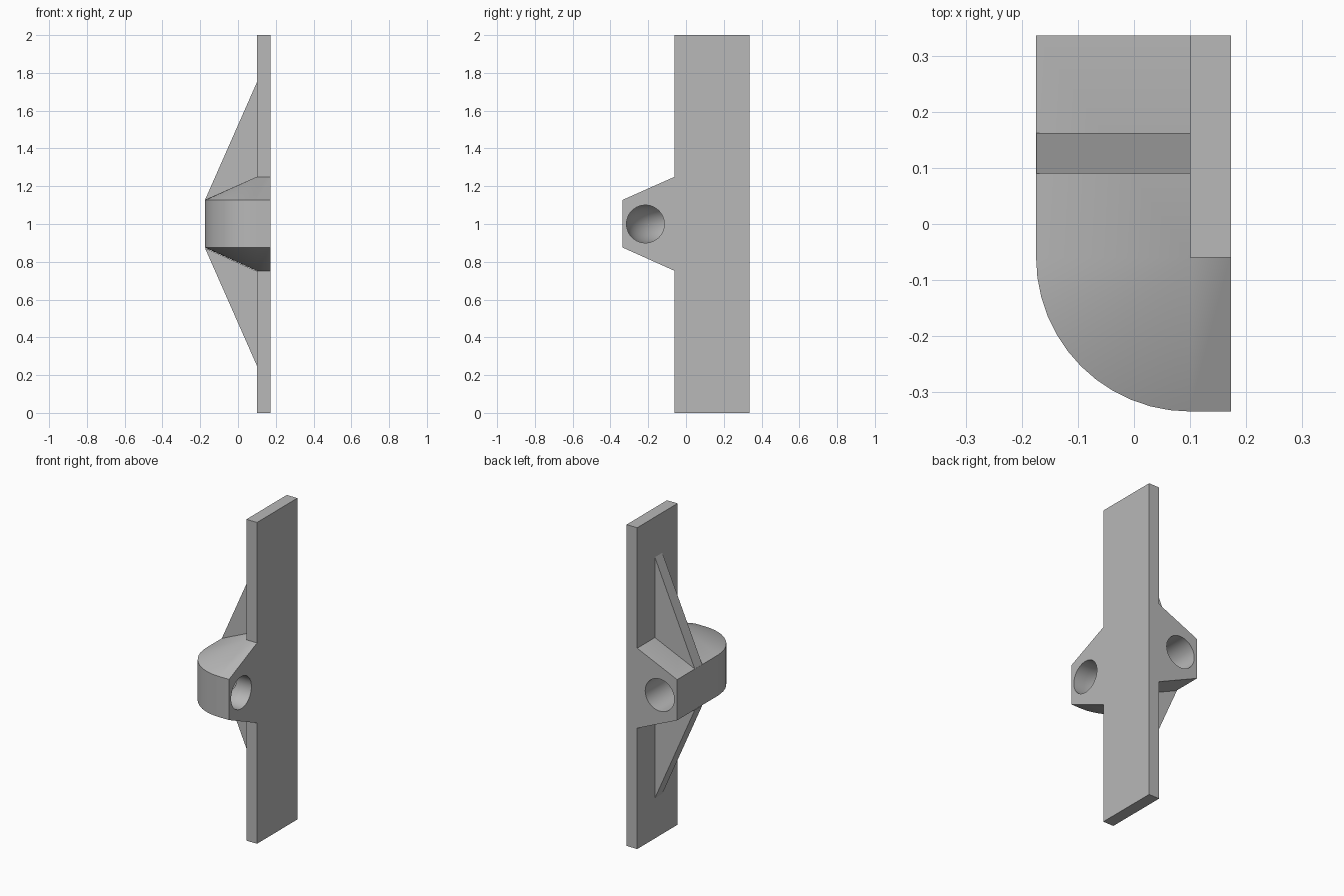
import bpy, bmesh, math
from mathutils import Vector

default = bpy.data.objects.get("Cube")
if default:
    bpy.data.objects.remove(default, do_unlink=True)

LEFT, RIGHT = 0.1, 0.173      # plate thickness along x
FRONT, BACK = -0.06, 0.337    # plate width along y
REACH = 0.275                 # how far the collar stands off the plate
MID = 1.0

grey = bpy.data.materials.new("plain grey")
grey.use_nodes = True
colour = (0.48, 0.48, 0.48, 1)
grey.diffuse_color = colour
grey.node_tree.nodes["Principled BSDF"].inputs["Base Color"].default_value = colour


def make_object(name, bm):
    bmesh.ops.remove_doubles(bm, verts=bm.verts, dist=1e-5)
    bmesh.ops.recalc_face_normals(bm, faces=bm.faces)
    mesh = bpy.data.meshes.new(name)
    bm.to_mesh(mesh)
    bm.free()
    mesh.materials.append(grey)
    obj = bpy.data.objects.new(name, mesh)
    bpy.context.collection.objects.link(obj)
    return obj


def loft(name, rings):
    """Closed solid through a list of equal-length point rings."""
    bm = bmesh.new()
    rows = [[bm.verts.new(p) for p in ring] for ring in rings]
    for a, b in zip(rows, rows[1:]):
        for i in range(len(a)):
            j = (i + 1) % len(a)
            bm.faces.new((a[i], a[j], b[j], b[i]))
    bm.faces.new(rows[0])
    bm.faces.new(rows[-1])
    return make_object(name, bm)


def sweep(name, profile, steps, overrun=0):
    """Carry a (radius, z) profile along the back run, round the corner and out to the right."""
    frames = [(Vector((LEFT, BACK + overrun, 0)), math.pi)]
    frames += [(Vector((LEFT, FRONT, 0)), math.pi * (1 + i / steps / 2))
               for i in range(steps + 1)]
    frames += [(Vector((RIGHT + overrun, FRONT, 0)), math.pi * 1.5)]
    return loft(name, [[o + Vector((r * math.cos(a), r * math.sin(a), z))
                        for r, z in profile] for o, a in frames])


# Upright plate
loft("upright_plate", [[(x, y, z) for x, y in ((LEFT, FRONT), (RIGHT, FRONT),
                                               (RIGHT, BACK), (LEFT, BACK))]
                       for z in (0, 2)])

# Tapered collar that wraps round the front edge of the plate
collar = sweep("curved_collar", [(0, MID - 0.248), (REACH, MID - 0.125),
                                 (REACH, MID + 0.128), (0, MID + 0.25)], 12)

# Round passage following the collar
circle = [(0.155 + 0.1 * math.cos(t), MID + 0.1 * math.sin(t))
          for t in (math.tau * i / 48 for i in range(48))]
passage = sweep("passage_cutter", circle, 12, overrun=0.05)
passage.hide_render = True

cut = collar.modifiers.new("passage", "BOOLEAN")
cut.operation = "DIFFERENCE"
cut.solver = "EXACT"
cut.object = passage
bpy.ops.object.select_all(action="DESELECT")
bpy.context.view_layer.objects.active = collar
collar.select_set(True)
bpy.ops.object.modifier_apply(modifier=cut.name)
bpy.data.objects.remove(passage, do_unlink=True)
bpy.ops.object.shade_smooth_by_angle(angle=math.radians(30))

# Triangular ribs bracing the collar above and below
for name, side in (("upper_rib", 1), ("lower_rib", -1)):
    outline = [(LEFT, MID + side * 0.25), (LEFT - REACH, MID + side * 0.127),
               (LEFT, MID + side * 0.75)]
    loft(name, [[(x, y, z) for x, z in outline] for y in (0.09, 0.163)])
